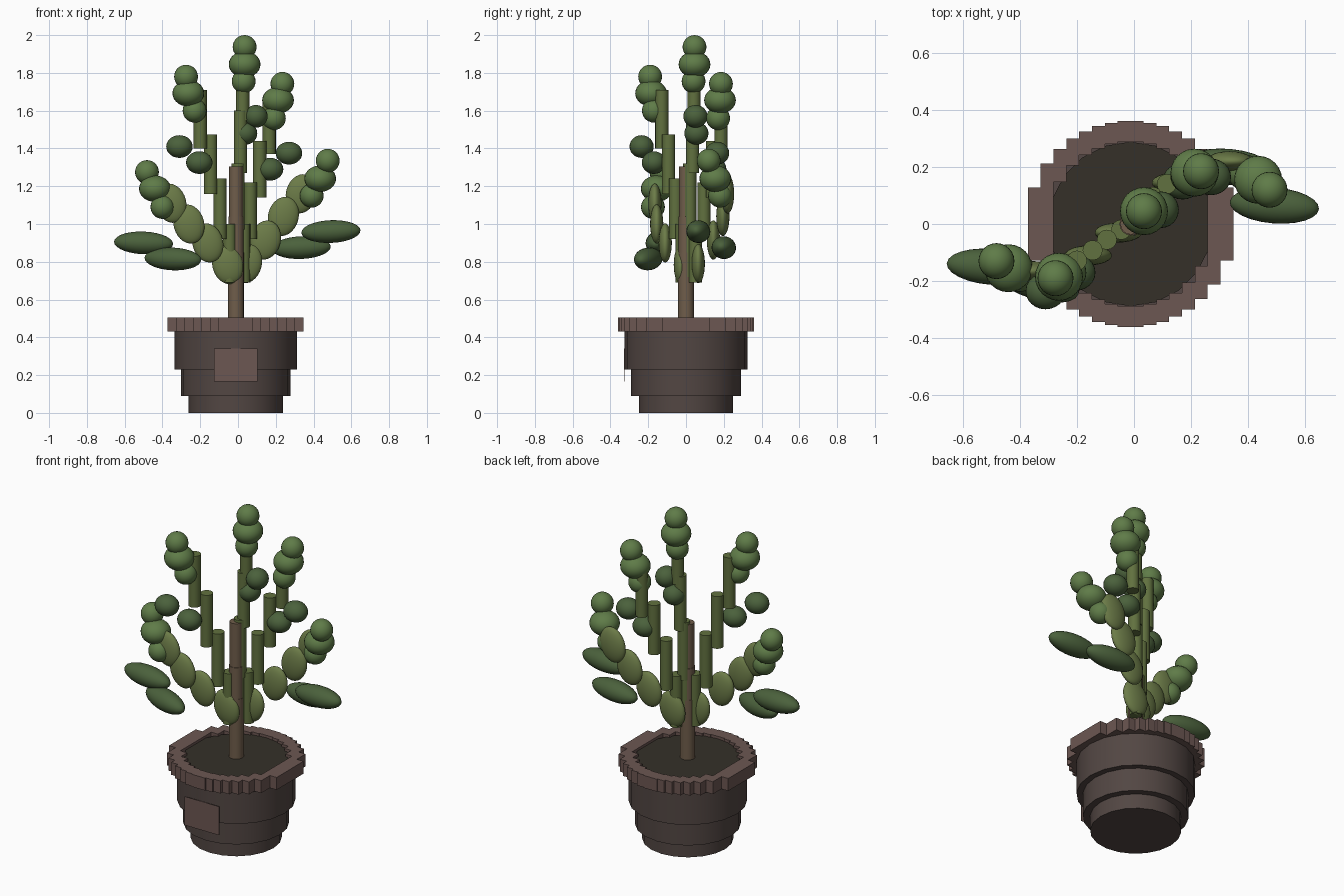
import bpy, math

if "Cube" in bpy.data.objects:
    bpy.data.objects.remove(bpy.data.objects["Cube"])

CX = -0.012  # pot axis


def mat(name, r, g, b):
    m = bpy.data.materials.new(name)
    m.diffuse_color = (r, g, b, 1)
    m.use_nodes = True
    m.node_tree.nodes["Principled BSDF"].inputs["Base Color"].default_value = m.diffuse_color
    return m


CLAY = mat("clay", 0.085, 0.062, 0.056)
RIM = mat("rim_clay", 0.15, 0.095, 0.085)
SOIL = mat("soil", 0.035, 0.03, 0.022)
BARK = mat("bark", 0.16, 0.11, 0.07)
STALK = mat("stalk", 0.12, 0.165, 0.05)
PAD = mat("pad", 0.15, 0.2, 0.065)
BUD = mat("bud", 0.115, 0.2, 0.065)
LEAF = mat("leaf", 0.07, 0.12, 0.045)


def finish(name, m, smooth=True):
    o = bpy.context.object
    o.name = name
    o.data.materials.append(m)
    if smooth:
        bpy.ops.object.shade_smooth_by_angle()
    return o


def cyl(name, x, y, z0, z1, r, m, n=20):
    bpy.ops.mesh.primitive_cylinder_add(vertices=n, radius=r, depth=z1 - z0,
                                        location=(x, y, (z0 + z1) / 2))
    return finish(name, m)


def box(name, x0, x1, y0, y1, z0, z1, m):
    bpy.ops.mesh.primitive_cube_add(size=1, location=((x0 + x1) / 2, (y0 + y1) / 2, (z0 + z1) / 2))
    bpy.context.object.scale = (x1 - x0, y1 - y0, z1 - z0)
    return finish(name, m, False)


def blob(name, loc, radii, m, rot=(0, 0, 0)):
    bpy.ops.mesh.primitive_uv_sphere_add(segments=24, ring_count=14, radius=1,
                                         location=loc, rotation=rot)
    bpy.context.object.scale = radii
    return finish(name, m)


# Stepped pot
for i, (z0, z1, r) in enumerate([(0, .09, .25), (.09, .23, .29), (.23, .43, .325)]):
    cyl(f"pot_tier_{i}", CX, 0, z0, z1, r, CLAY)
cyl("soil", CX, 0, .42, .49, .288, SOIL)

# Rim built from strips that follow an outer and an inner circle
W, R_OUT, R_IN = .045, .361, .288
for i in range(16):
    xc = (i - 7.5) * W
    out = math.sqrt(R_OUT ** 2 - xc ** 2)
    x0, x1 = CX + xc - W / 2, CX + xc + W / 2
    if abs(xc) < R_IN:
        inner = math.sqrt(R_IN ** 2 - xc ** 2)
        box(f"rim_front_{i}", x0, x1, -out, -inner, .43, .505, RIM)
        box(f"rim_back_{i}", x0, x1, inner, out, .43, .505, RIM)
    else:
        box(f"rim_side_{i}", x0, x1, -out, out, .43, .505, RIM)

# Blank front plate
box("front_plate", -.127, .103, -.329, -.326, .167, .34, RIM)

# Woody stem
for i, (z0, z1, r) in enumerate([(.48, .85, .042), (.78, 1.04, .04), (1.02, 1.305, .037)]):
    cyl(f"stem_{i}", -.011, 0, z0, z1, r, BARK, 16)

# Upright stalks: (x, y, bottom, top)
stalks = {
    "left": [(-.045, -.02, .69, 1.0), (-.095, -.055, .92, 1.24),
             (-.145, -.092, 1.16, 1.475), (-.2, -.128, 1.4, 1.71)],
    "right": [(.03, .05, .69, 1.0), (.065, .095, .92, 1.22),
              (.115, .14, 1.14, 1.44), (.165, .185, 1.37, 1.66)],
    "centre": [(-.005, .01, .72, 1.0), (0, .02, .97, 1.32),
               (.013, .035, 1.27, 1.6), (.025, .042, 1.55, 1.84)],
}
for side, rows in stalks.items():
    for i, (x, y, z0, z1) in enumerate(rows):
        cyl(f"{side}_stalk_{i}", x, y, z0, z1, .035, STALK, 16)

# Flat pads arching outward
pads = [(-.055, -.03, .785), (-.16, -.11, .9), (-.26, -.155, 1.0), (-.355, -.165, 1.11),
        (.045, .065, .79), (.145, .145, .915), (.24, .195, 1.04), (.335, .22, 1.16)]
for i, (x, y, z) in enumerate(pads):
    tilt = .25 if x > 0 else -.25
    blob(f"pad_{i}", (x, y, z), (.081, .035, .105), PAD, (0, tilt, 0))

# Bud clusters, three per tip, top to bottom
clusters = {
    "centre": [(.035, .045, 1.937), (.035, .045, 1.845), (.03, .04, 1.755)],
    "left_inner": [(-.275, -.19, 1.78), (-.263, -.185, 1.692), (-.23, -.17, 1.6)],
    "right_inner": [(.235, .185, 1.742), (.212, .18, 1.655), (.19, .17, 1.56)],
    "left_outer": [(-.482, -.13, 1.275), (-.44, -.155, 1.187), (-.4, -.175, 1.09)],
    "right_outer": [(.475, .12, 1.335), (.435, .155, 1.24), (.39, .18, 1.15)],
}
for tip, pts in clusters.items():
    for i, p in enumerate(pts):
        blob(f"{tip}_bud_{i}", p, (.084, .084, .07) if i == 1 else (.063, .063, .063), BUD)

# Small dark round leaves
for i, p in enumerate([(-.31, -.235, 1.41), (-.205, -.17, 1.325), (.27, .165, 1.375),
                       (.17, .15, 1.29), (.095, .05, 1.57), (.04, .055, 1.48)]):
    r = .07 if i < 4 else .062
    blob(f"round_leaf_{i}", p, (r, .064, .06), LEAF)

# Long spreading leaves at the base
for i, (x, y, z, turn) in enumerate([(-.5, -.15, .9, -.08), (-.345, -.2, .815, -.3),
                                     (.335, .2, .875, -.1), (.492, .065, .96, -.08)]):
    blob(f"long_leaf_{i}", (x, y, z), (.157, .063, .06), LEAF, (0, .04 if x < 0 else -.04, turn))
